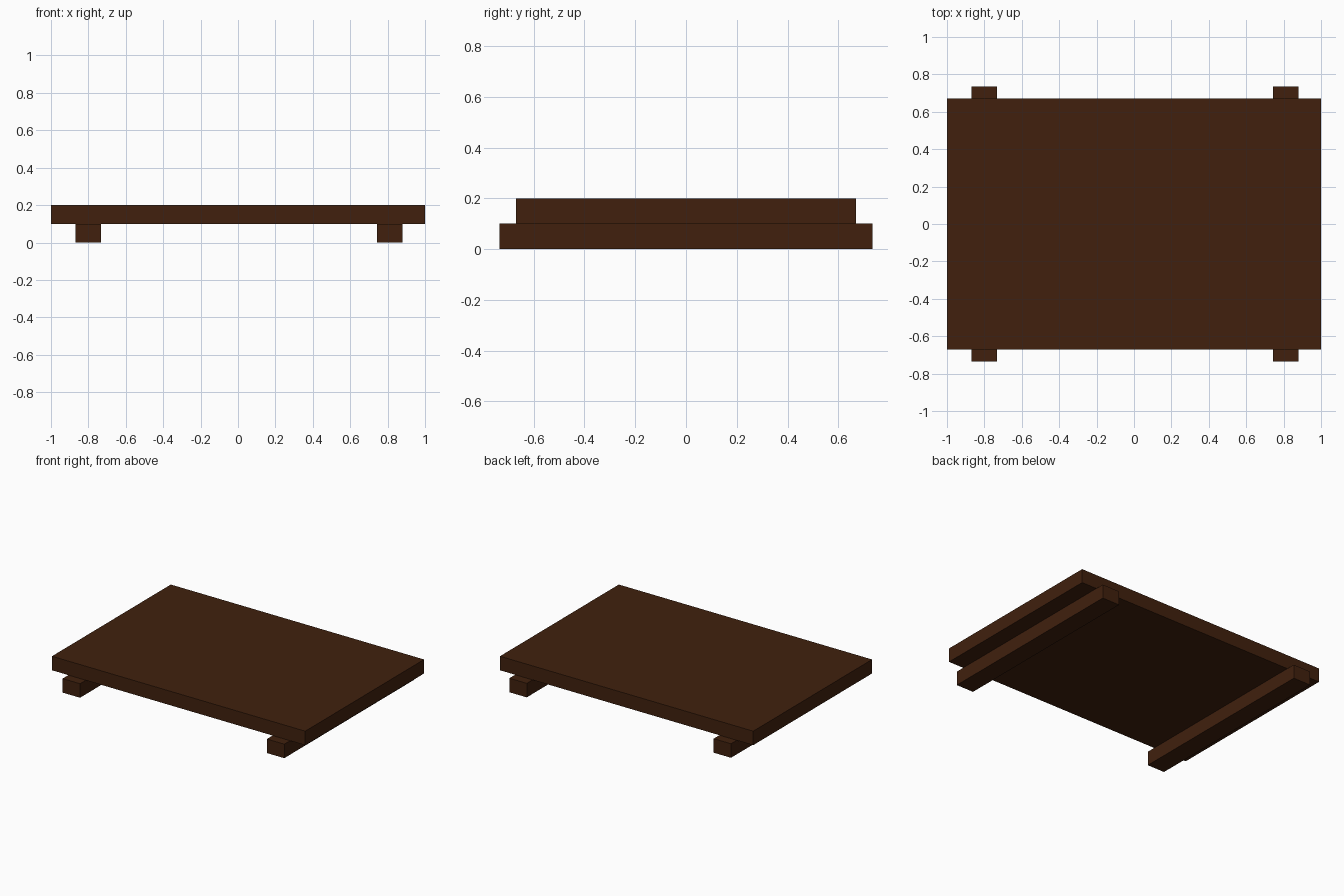
import bpy

if "Cube" in bpy.data.objects:
    bpy.data.objects.remove(bpy.data.objects["Cube"])

wood = bpy.data.materials.new("dark_brown_wood")
wood.diffuse_color = (0.052, 0.0147, 0.0042, 1.0)
wood.use_nodes = True
wood.node_tree.nodes["Principled BSDF"].inputs["Base Color"].default_value = wood.diffuse_color


def box(name, x, y, z):
    """Add a box spanning the given (min, max) ranges."""
    ranges = (x, y, z)
    bpy.ops.mesh.primitive_cube_add(size=1, location=[(a + b) / 2 for a, b in ranges])
    obj = bpy.context.object
    obj.name = name
    obj.scale = [b - a for a, b in ranges]
    bpy.ops.object.transform_apply(location=False, rotation=False, scale=True)
    obj.data.materials.append(wood)
    return obj


# Flat board on top
box("board", (-1.0, 1.0), (-0.67, 0.67), (0.10, 0.20))

# Two runners underneath, poking out at front and back
for name, x in (("left_runner", (-0.87, -0.733)), ("right_runner", (0.743, 0.88))):
    box(name, x, (-0.735, 0.735), (0.0, 0.10))
